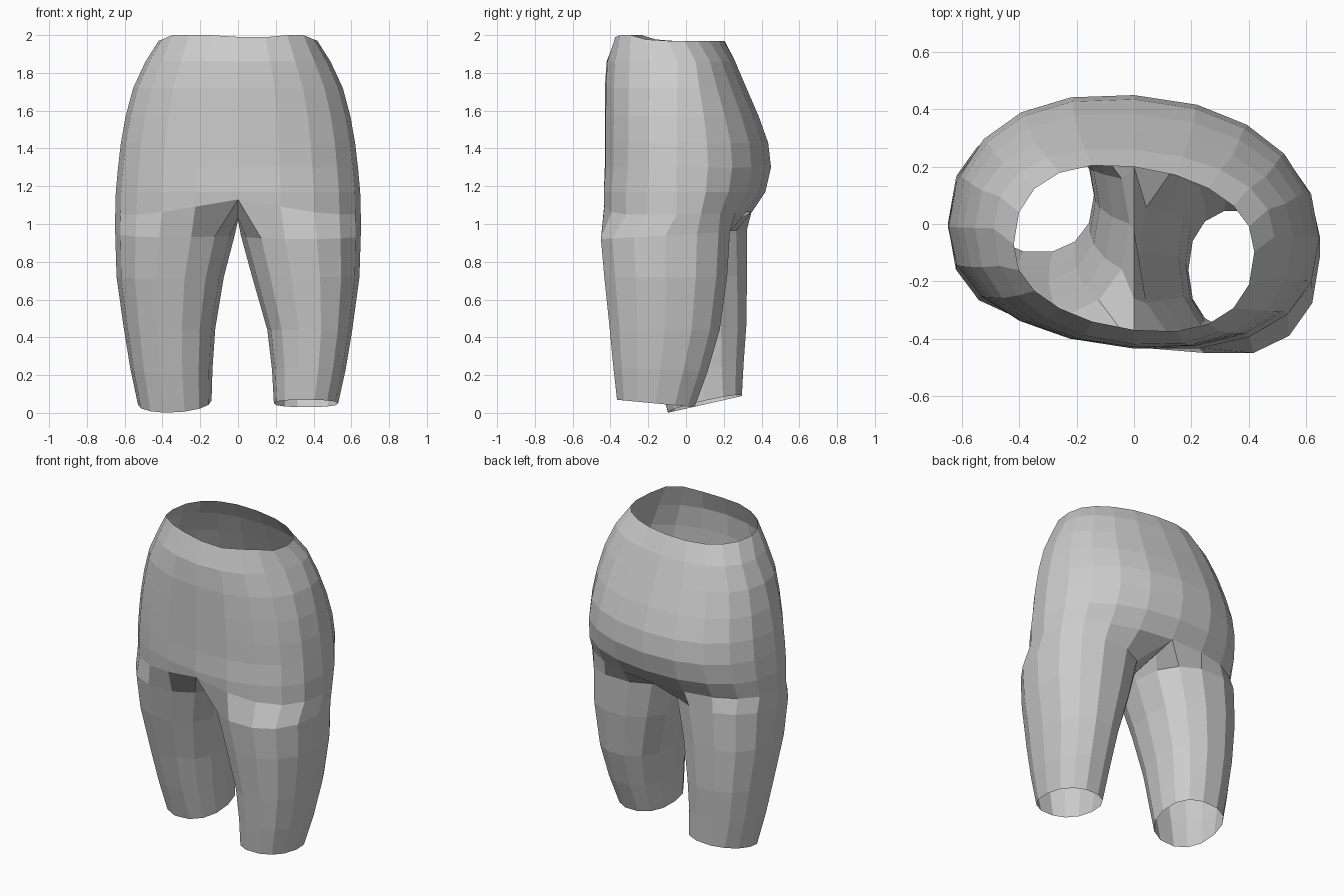
import bpy, bmesh
from math import cos, sin, radians, copysign

if "Cube" in bpy.data.objects:
    bpy.data.objects.remove(bpy.data.objects["Cube"])

def sup(v, p):
    return copysign(abs(v) ** p, v)

bm = bmesh.new()
N = 20          # sides of the torso
H = N // 2

def torso_ring(z, w, yf, yb, skew_f, skew_b, dz=None):
    """Rounded ring starting at front centre, running towards +x."""
    ring = []
    for i in range(N):
        a = radians(-90 + 360 * i / N)
        x = w * sup(cos(a), 0.9)
        s = sup(sin(a), 0.88)
        y0 = (yf + yb) / 2 if z > 1.9 else -0.03
        y = y0 + s * ((yb - y0) if s > 0 else (y0 - yf))
        y -= x * (0.03 + abs(s) * (skew_b if s > 0 else skew_f))
        ring.append(bm.verts.new((x, y, z + (dz(x, s) if dz else 0))))
    return ring

def bridge(a, b):
    n = len(a)
    for i in range(n):
        j = (i + 1) % n
        bm.faces.new((a[i], a[j], b[j], b[i]))

# Hips: waist down to the line where the legs split
def waist_dip(x, s):
    if s > -0.6:
        return -0.03 + 0.02 * max(0, -s)
    return -0.02 * (1 - min(1, abs(x - 0.08) / 0.15))

def split_line(x, s):
    centre = max(0, 1 - abs(x) / 0.5)
    return 0.08 * centre * max(0, -s) + 0.015 * max(0, s)

hip_rows = [
    (2.00, 0.42, -0.37, 0.20, 0.09, 0.09, waist_dip),
    (1.86, 0.49, -0.42, 0.26, 0.05, 0.05, None),
    (1.72, 0.555, -0.43, 0.32, 0.03, 0.04, None),
    (1.57, 0.595, -0.43, 0.385, 0.03, 0.03, None),
    (1.43, 0.62, -0.43, 0.435, 0.03, 0.03, None),
    (1.30, 0.635, -0.43, 0.45, 0.03, 0.03, None),
    (1.17, 0.647, -0.435, 0.42, 0.05, 0.03, None),
    (1.05, 0.65, -0.43, 0.35, 0.06, 0.03, split_line),
]
rings = [torso_ring(*r) for r in hip_rows]
for a, b in zip(rings, rings[1:]):
    bridge(a, b)
base = rings[-1]

# Crotch strip from back centre to front centre
crotch = [bm.verts.new((0, y, z)) for y, z in ((0.2, 1.03), (-0.02, 1.02), (-0.26, 1.03))]

def leg(start, side, rows):
    """rows: inner x, outer x, front y, back y, front z, back z, inner lift."""
    prev, n = start, len(start)
    for xi, xo, yf, yb, zf, zb, lift in rows:
        ring = []
        for k in range(n):
            a = radians(-H * 180 / n + 360 * k / n)
            c, s = sup(cos(a), 0.88), sup(sin(a), 0.88)
            ring.append(bm.verts.new((
                side * ((xi + xo) / 2 + c * (xo - xi) / 2),
                (yf + yb) / 2 + s * (yb - yf) / 2,
                (zf + zb) / 2 + s * (zb - zf) / 2 + lift * max(0, -c))))
        bridge(prev, ring)
        prev = ring

# Forward leg (+x) and trailing leg (-x)
right_start = base[:H + 1] + crotch
left_start = [base[-k % N] for k in range(H + 1)] + crotch
leg(right_start, 1, [
    (0.015, 0.65, -0.458, 0.24, 0.92, 0.96, 0),
    (0.075, 0.643, -0.44, 0.225, 0.72, 0.72, 0),
    (0.155, 0.605, -0.41, 0.185, 0.44, 0.44, 0),
    (0.18, 0.57, -0.39, 0.12, 0.24, 0.22, 0),
    (0.19, 0.53, -0.37, 0.05, 0.07, 0.03, 0),
])
leg(left_start, -1, [
    (0.015, 0.65, -0.33, 0.33, 0.93, 0.97, 0),
    (0.075, 0.643, -0.28, 0.33, 0.71, 0.73, 0),
    (0.12, 0.605, -0.21, 0.325, 0.44, 0.46, 0),
    (0.135, 0.57, -0.155, 0.31, 0.21, 0.26, 0),
    (0.14, 0.53, -0.10, 0.30, 0.0, 0.09, 0.02),
])

bmesh.ops.recalc_face_normals(bm, faces=bm.faces[:])
mesh = bpy.data.meshes.new("trousers")
bm.to_mesh(mesh)
bm.free()
obj = bpy.data.objects.new("trousers", mesh)
bpy.context.collection.objects.link(obj)
